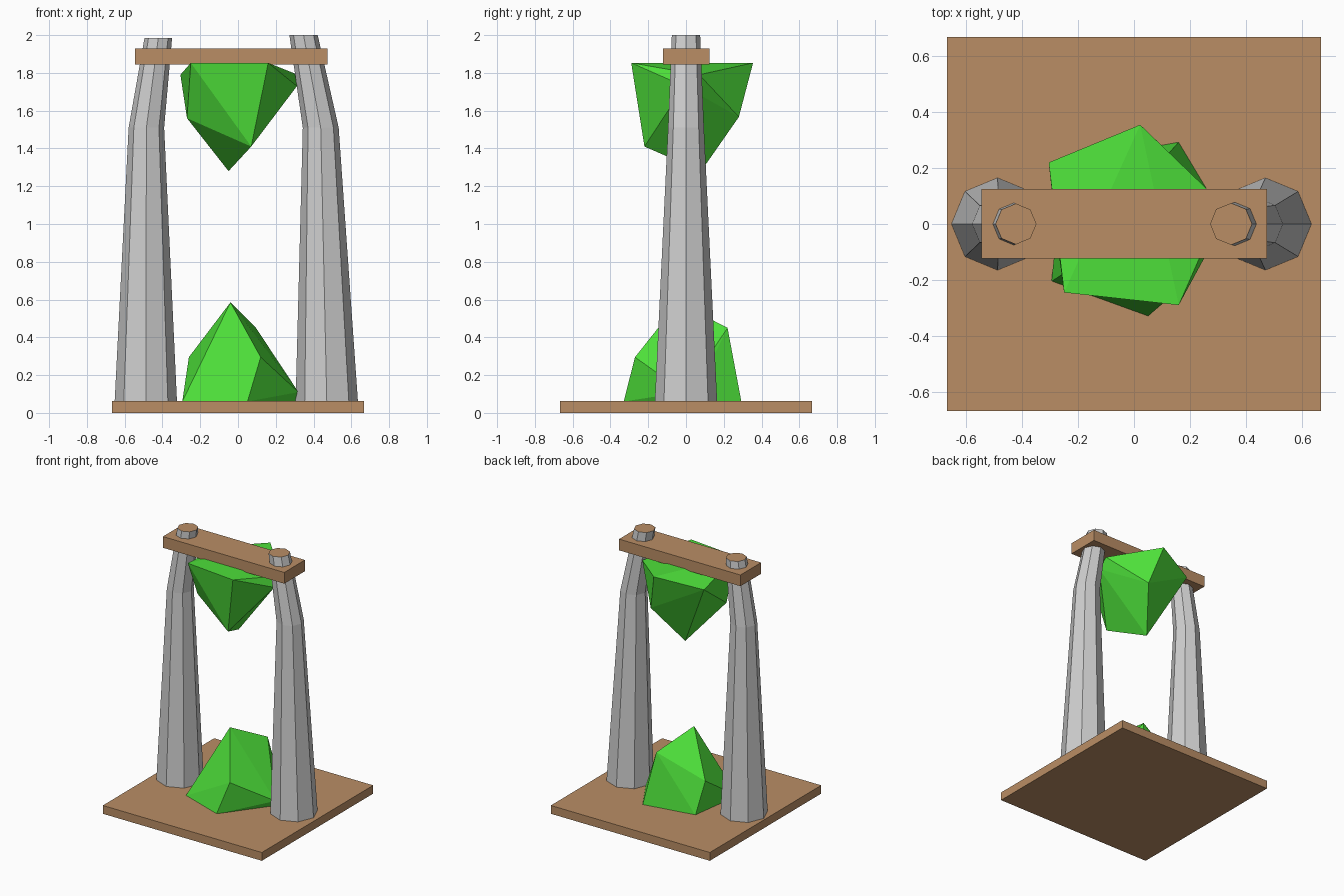
import bpy, bmesh, math

if "Cube" in bpy.data.objects:
    bpy.data.objects.remove(bpy.data.objects["Cube"])


def material(name, rgb):
    m = bpy.data.materials.new(name)
    m.diffuse_color = (*rgb, 1)
    m.use_nodes = True
    m.node_tree.nodes["Principled BSDF"].inputs["Base Color"].default_value = m.diffuse_color
    return m


WOOD = material("brown wood", (0.49, 0.27, 0.13))
STONE = material("grey stone", (0.62, 0.62, 0.62))
GREEN = material("green crystal", (0.075, 0.74, 0.042))


def finish(bm, name, *mats):
    bmesh.ops.recalc_face_normals(bm, faces=bm.faces)
    mesh = bpy.data.meshes.new(name)
    for m in mats:
        mesh.materials.append(m)
    bm.to_mesh(mesh)
    bm.free()
    ob = bpy.data.objects.new(name, mesh)
    bpy.context.collection.objects.link(ob)
    return ob


def box(name, x0, x1, y0, y1, z0, z1, mat):
    bm = bmesh.new()
    bmesh.ops.create_cube(bm, size=1)
    for v in bm.verts:
        v.co.x = x0 + (v.co.x + 0.5) * (x1 - x0)
        v.co.y = y0 + (v.co.y + 0.5) * (y1 - y0)
        v.co.z = z0 + (v.co.z + 0.5) * (z1 - z0)
    finish(bm, name, mat)


def column(name, sections, sides=8):
    """Loft octagons given as (centre x, z, radius); the end cap is wood."""
    bm = bmesh.new()
    rings = [[bm.verts.new((cx + r * math.cos(math.tau * i / sides),
                            r * math.sin(math.tau * i / sides), z))
              for i in range(sides)] for cx, z, r in sections]
    for a, b in zip(rings, rings[1:]):
        for i in range(sides):
            j = (i + 1) % sides
            bm.faces.new((a[i], a[j], b[j], b[i]))
    bm.faces.new(rings[0][::-1])
    bm.faces.new(rings[-1]).material_index = 1
    finish(bm, name, STONE, WOOD)


def crystal(name, points):
    """Faceted rock as the convex hull of its corners."""
    bm = bmesh.new()
    for p in points:
        bm.verts.new(p)
    bmesh.ops.convex_hull(bm, input=bm.verts[:])
    bmesh.ops.dissolve_limit(bm, angle_limit=math.radians(1),
                             verts=bm.verts[:], edges=bm.edges[:])
    finish(bm, name, GREEN)


# base plate and top beam
box("base_plate", -0.668, 0.668, -0.668, 0.668, 0, 0.063, WOOD)
box("top_beam", -0.545, 0.475, -0.123, 0.125, 1.845, 1.93, WOOD)

# bent tapering columns
column("left_column", [(-0.488, 0.06, 0.165), (-0.485, 1.51, 0.094), (-0.422, 1.985, 0.073)])
column("right_column", [(0.47, 0.06, 0.165), (0.438, 1.51, 0.095), (0.347, 2.0, 0.075)])

# crystal resting on the base
crystal("lower_crystal", [
    (-0.04, -0.04, 0.585), (0.095, 0.22, 0.45), (0.12, -0.27, 0.295),
    (-0.26, 0.14, 0.295), (0.32, -0.01, 0.11), (-0.295, -0.205, 0.06),
    (0.05, -0.33, 0.06), (0.318, 0.03, 0.06), (0.16, 0.293, 0.06),
    (-0.235, 0.223, 0.06)])

# crystal hanging from the beam
crystal("upper_crystal", [
    (-0.25, -0.245, 1.853), (0.16, -0.29, 1.853), (0.022, 0.355, 1.853),
    (-0.305, 0.22, 1.79), (0.318, 0.07, 1.79), (0.312, -0.01, 1.73),
    (0.07, -0.22, 1.41), (-0.27, -0.1, 1.56), (0.1, 0.28, 1.567),
    (-0.05, 0.08, 1.28)])
